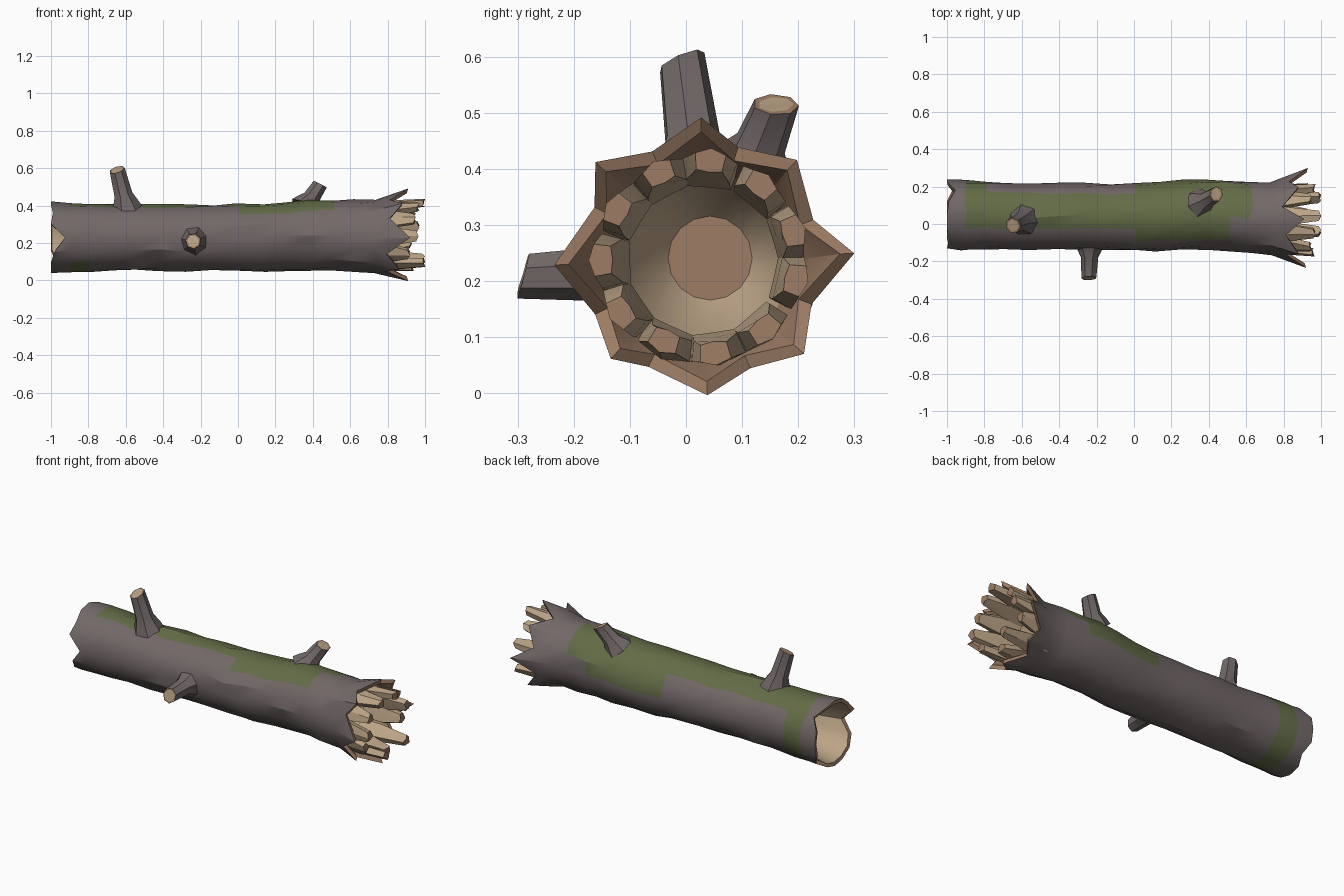
import bpy, bmesh, math, random
from mathutils import Vector

if "Cube" in bpy.data.objects:
    bpy.data.objects.remove(bpy.data.objects["Cube"])

random.seed(7)
N = 16  # sides of the log


def material(name, rgb):
    m = bpy.data.materials.new(name)
    m.diffuse_color = (*rgb, 1)
    m.use_nodes = True
    m.node_tree.nodes["Principled BSDF"].inputs["Base Color"].default_value = m.diffuse_color
    return m


MATS = [material("bark", (0.17, 0.138, 0.138)),
        material("moss", (0.125, 0.15, 0.062)),
        material("pale_wood", (0.50, 0.37, 0.24)),
        material("brown_wood", (0.34, 0.205, 0.13))]
BARK, MOSS, PALE, BROWN = range(4)


def finish(bm, name, angle=28):
    bmesh.ops.recalc_face_normals(bm, faces=bm.faces)
    me = bpy.data.meshes.new(name)
    bm.to_mesh(me)
    bm.free()
    for m in MATS:
        me.materials.append(m)
    ob = bpy.data.objects.new(name, me)
    bpy.context.collection.objects.link(ob)
    bpy.context.view_layer.objects.active = ob
    ob.select_set(True)
    bpy.ops.object.shade_smooth_by_angle(angle=math.radians(angle))
    ob.select_set(False)
    return ob


# centre line of the log: x, y, z, radius
PATH = [(-1.0, .05, .23, .19), (-.8, .045, .228, .182), (-.65, .04, .23, .174),
        (-.4, .04, .228, .177), (-.1, .04, .23, .176), (.1, .037, .225, .181),
        (.4, .055, .243, .188), (.6, .035, .24, .19), (.76, .027, .236, .195),
        (1.0, .027, .245, .2)]


def along(x):
    for a, b in zip(PATH, PATH[1:]):
        if x <= b[0]:
            t = (x - a[0]) / (b[0] - a[0])
            return [a[i] + t * (b[i] - a[i]) for i in (1, 2, 3)]
    return PATH[-1][1:]


def point(x, phi, r):
    """Point round the centre line; phi runs from the top towards the back."""
    cy, cz, _ = along(x)
    return Vector((x, cy + r * math.sin(phi), cz + r * math.cos(phi)))


def is_moss(x, deg):
    if -.90 < x < -.79:
        return -15 < deg < 215
    if -.79 <= x < 0:
        return -14 < deg < 52
    if 0 <= x < .5:
        return -36 < deg < 82
    return .5 <= x < .63 and 8 < deg < 60


# ---- hollow log: rings run from the left hollow, over the bark, to the right hollow
bm = bmesh.new()
rings, kinds = [], []


def add_ring(kind, fn):
    rings.append([bm.verts.new(point(*fn(k))) for k in range(N)])
    kinds.append(kind)


def ang(k):
    return 2 * math.pi * k / N


left = [random.choice((0, .01, .03, .045)) for _ in range(N)]
left[11], left[12], left[13], left[0], left[8] = .02, .0, .0, 0, 0
left[4] = 0
left_notch = 12
left[left_notch] = .075
tip_x = [.91, .88, .93, .88, .91, .86, .92, .88]
tip_r = [.25, .245, .273, .25, .245, .24, .262, .255]
valley = [random.uniform(.79, .83) for _ in range(N)]


def rim(k, inset):
    if k % 2 == 0:
        return (tip_x[k // 2] - inset * .3, ang(k) + .05 * math.sin(k * 3), tip_r[k // 2] - inset)
    return (valley[k] - inset * .3, ang(k) + .08 * math.sin(k * 5), .212 - inset)


add_ring(PALE, lambda k: (-.70, ang(k), .07))
add_ring(PALE, lambda k: (-.80, ang(k), .13 + random.uniform(-.01, .01)))
add_ring(BROWN, lambda k: (-.995 + left[k], ang(k), .168))
add_ring(BARK, lambda k: (-1 + left[k], ang(k), .19 + random.uniform(-.005, .005)))
for x in (-.9, -.79, -.68, -.56, -.42, -.28, -.14, 0, .13, .26, .38, .5, .62, .73):
    s = .012 if abs(x) < .7 else .006
    add_ring(BARK, lambda k: (x + random.uniform(-s, s) * 1.5, ang(k) + random.uniform(-.06, .06),
                              along(x)[2] * random.uniform(.97, 1.035)))
add_ring(BROWN, lambda k: rim(k, 0))
add_ring(BROWN, lambda k: rim(k, .025))
add_ring(PALE, lambda k: (.72, ang(k), .16))
add_ring(PALE, lambda k: (.60, ang(k), .135))
add_ring(BROWN, lambda k: (.52, ang(k), .075))

for i in range(len(rings) - 1):
    a, b = rings[i], rings[i + 1]
    for k in range(N):
        j = (k + 1) % N
        f = bm.faces.new((a[k], a[j], b[j], b[k]))
        f.material_index = kinds[i]
        if kinds[i] == BARK:
            x = sum(v.co.x for v in f.verts) / 4
            deg = (k + .5) * 360 / N
            if is_moss(x, deg) or is_moss(x, deg - 360):
                f.material_index = MOSS
bm.faces.new(rings[0]).material_index = PALE
bm.faces.new(rings[-1]).material_index = BROWN
finish(bm, "hollow_log")

# ---- ring of pale splinters standing out of the broken right end
bm = bmesh.new()
COUNT = 11
lengths = [1.0, .95, .97, .93, 1.0, .94, 1.0, .92, .965, .95, .97]
for i, tip in enumerate(lengths):
    mid = 2 * math.pi * i / COUNT + .12
    rt = random.uniform(.165, .19)
    loops = []
    for x, half, r_out, r_in in ((.70, .285, .178, .135), (.82, .27, .183, .145),
                                 (tip, .15, rt + .012, rt - .018)):
        tilt = random.uniform(-.04, .04)
        slant = .012 if x == tip else 0
        loops.append([bm.verts.new(point(px, mid + tilt + s * half, r)) for s, r, px in
                      ((-1, r_out, x - slant), (0, r_out + .008, x), (1, r_out, x - slant),
                       (1, r_in, x - slant), (0, r_in - .005, x), (-1, r_in, x - slant))])
    for a, b in zip(loops, loops[1:]):
        for k in range(6):
            j = (k + 1) % 6
            bm.faces.new((a[k], a[j], b[j], b[k])).material_index = PALE
    bm.faces.new(loops[0]).material_index = PALE
    bm.faces.new(loops[-1]).material_index = BROWN
finish(bm, "wood_splinters")


# ---- broken branch stubs with a flared root and a pale cut end
def stub(name, base, tip, radius, sides=7):
    base, tip = Vector(base), Vector(tip)
    axis = (tip - base).normalized()
    u = axis.orthogonal().normalized()
    v = axis.cross(u)
    bm = bmesh.new()
    loops = []
    for t, r in ((-.12, 2.0), (.1, 1.65), (.36, 1.12), (1, .95), (1.0, .72)):
        c = base.lerp(tip, t)
        loop = []
        for k in range(sides):
            a = 2 * math.pi * k / sides
            rough = axis * (.012 * math.sin(a + 1) if t == 1 else 0)
            loop.append(bm.verts.new(c + (u * math.cos(a) + v * math.sin(a)) * radius * r + rough))
        loops.append(loop)
    for i, (a, b) in enumerate(zip(loops, loops[1:])):
        for k in range(sides):
            j = (k + 1) % sides
            bm.faces.new((a[k], a[j], b[j], b[k])).material_index = BROWN if i == 3 else BARK
    bm.faces.new(loops[0]).material_index = BARK
    bm.faces.new(loops[-1]).material_index = PALE
    finish(bm, name)


stub("branch_stub_left", (-.595, .02, .385), (-.647, -.008, .592), .045)
stub("branch_stub_right", (.365, .115, .40), (.44, .16, .515), .042)
stub("branch_stub_front", (-.235, -.115, .215), (-.24, -.29, .21), .043)
